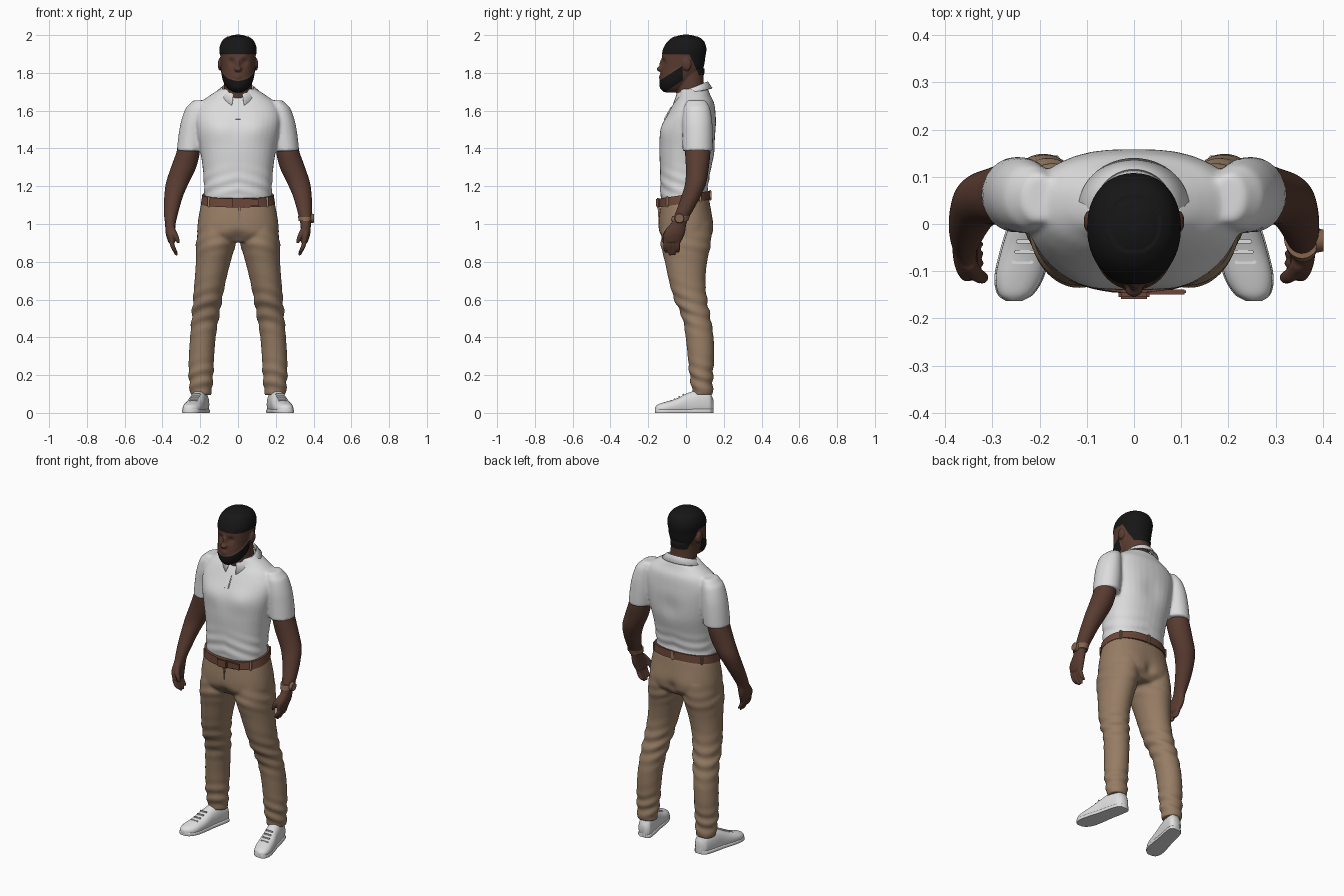
import bpy, bmesh, math
from mathutils import Vector, Matrix

if "Cube" in bpy.data.objects:
    bpy.data.objects.remove(bpy.data.objects["Cube"])


def material(name, r, g, b):
    m = bpy.data.materials.new(name)
    m.use_nodes = True
    m.diffuse_color = (r, g, b, 1)
    bsdf = next(n for n in m.node_tree.nodes if n.type == "BSDF_PRINCIPLED")
    bsdf.inputs["Base Color"].default_value = (r, g, b, 1)
    bsdf.inputs["Roughness"].default_value = 0.8
    return m


SKIN = material("dark brown skin", .10, .045, .031)
HAIR = material("black hair", .008, .008, .008)
SHIRT = material("white cotton", .72, .72, .72)
TROUSERS = material("tan cloth", .31, .205, .13)
BELT = material("brown leather", .15, .062, .04)
STRAP = material("light brown strap", .24, .13, .08)
SHOE = material("white shoe leather", .74, .74, .74)


def spline(rows, steps=5):
    """Smooth interpolation through rows of equal length."""
    out = []
    for i in range(len(rows) - 1):
        a, b, c, d = rows[max(i - 1, 0)], rows[i], rows[i + 1], rows[min(i + 2, len(rows) - 1)]
        for k in range(steps):
            t = k / steps
            out.append([q + t * (r - p + t * (2*p - 5*q + 4*r - s + t * (3*(q - r) + s - p))) / 2
                        if i else q + t * (r - q)
                        for p, q, r, s in zip(a, b, c, d)])
    return out + [list(rows[-1])]


def loft(bm, rows, side=1, power=2.0, axis="Z", n=36):
    """Closed skin through rings (x, y, z, half width, half depth)."""
    rings = []
    for x, y, z, rx, ry in spline(rows):
        ring = []
        for k in range(n):
            a = math.tau * k / n
            c, s = math.cos(a), math.sin(a)
            u = rx * math.copysign(abs(c) ** (2 / power), c)
            v = ry * math.copysign(abs(s) ** (2 / power), s)
            p = (x + u, y + v, z) if axis == "Z" else (x + u, y, max(0, z + v))
            ring.append(bm.verts.new((p[0] * side, p[1], p[2])))
        rings.append(ring)
    for lo, hi in zip(rings, rings[1:]):
        for k in range(n):
            bm.faces.new((lo[k], lo[(k + 1) % n], hi[(k + 1) % n], hi[k]))
    bm.faces.new(rings[0][::-1])
    bm.faces.new(rings[-1])


def ball(bm, centre, radii):
    m = Matrix.Translation(centre) @ Matrix.Diagonal((*radii, 1))
    bmesh.ops.create_uvsphere(bm, u_segments=20, v_segments=12, radius=1, matrix=m)


def finish(name, bm, mat, angle=50):
    bmesh.ops.recalc_face_normals(bm, faces=bm.faces[:])
    me = bpy.data.meshes.new(name)
    bm.to_mesh(me)
    bm.free()
    ob = bpy.data.objects.new(name, me)
    bpy.context.scene.collection.objects.link(ob)
    me.materials.append(mat)
    for p in me.polygons:
        p.use_smooth = True
    me.set_sharp_from_angle(angle=math.radians(angle))
    return ob


def fuse(name, bm, mat, voxel, rounds=3):
    """Blend overlapping volumes into one smooth surface."""
    ob = finish(name, bm, mat)
    rm = ob.modifiers.new("blend", "REMESH")
    rm.mode, rm.voxel_size, rm.use_smooth_shade = "VOXEL", voxel, True
    sm = ob.modifiers.new("soften", "SMOOTH")
    sm.factor, sm.iterations = .5, rounds
    dg = bpy.context.evaluated_depsgraph_get()
    me = bpy.data.meshes.new_from_object(ob.evaluated_get(dg))
    ob.modifiers.clear()
    ob.data = me
    me.materials.clear()
    me.materials.append(mat)
    for p in me.polygons:
        p.use_smooth = True
    return ob


def push(ob, centre, radius, offset):
    """Soft sculpting brush, mirrored across x."""
    for v in ob.data.vertices:
        p = Vector((abs(v.co.x), v.co.y, v.co.z))
        w = math.exp(-((p - Vector(centre)).length / radius) ** 2)
        if w > .01:
            v.co.y += offset * w


def folds(ob, height, spread, depth):
    """Slanted cloth creases in a band around a height."""
    normals = [v.normal.copy() for v in ob.data.vertices]
    for v, nrm in zip(ob.data.vertices, normals):
        w = math.exp(-((v.co.z - height) / spread) ** 2)
        v.co += nrm * depth * w * math.sin(95 * v.co.z + 22 * abs(v.co.x) + 30 * v.co.y)


def box(name, centre, size, mat, tilt=0):
    bm = bmesh.new()
    m = Matrix.Translation(centre) @ Matrix.Rotation(tilt, 4, "X") @ Matrix.Diagonal((*size, 1))
    bmesh.ops.create_cube(bm, size=1, matrix=m)
    bmesh.ops.bevel(bm, geom=bm.edges[:], offset=min(size) * .25, segments=2, affect="EDGES")
    return finish(name, bm, mat, 30)


# Head, nose, ears and neck
bm = bmesh.new()
loft(bm, [(0, -.085, 1.697, .025, .025), (0, -.068, 1.715, .05, .06), (0, -.055, 1.75, .073, .081),
          (0, -.035, 1.79, .084, .1), (0, -.02, 1.83, .089, .11), (0, -.014, 1.88, .093, .113),
          (0, -.006, 1.93, .096, .111), (0, 0, 1.97, .08, .09), (0, 0, 1.992, .05, .055),
          (0, 0, 2.002, .02, .02)], power=2.15)
loft(bm, [(0, .045, 1.6, .09, .085), (0, .03, 1.68, .076, .08), (0, .022, 1.75, .073, .072),
          (0, .02, 1.82, .07, .075)])
ball(bm, (0, -.137, 1.82), (.02, .018, .014))
ball(bm, (0, -.127, 1.842), (.011, .014, .034))
for s in (-1, 1):
    ball(bm, (s * .095, .005, 1.845), (.012, .024, .034))
head = fuse("head", bm, SKIN, .005, 3)
push(head, (.036, -.125, 1.858), .02, .011)
push(head, (.034, -.125, 1.886), .022, -.005)
push(head, (0, -.135, 1.778), .016, -.007)
push(head, (0, -.135, 1.725), .025, -.005)

# Hairline and beard edges are cut into the head, then raised
bm = bmesh.new()
bm.from_mesh(head.data)
slope = Vector((0, -.667, 1))
cuts = [((0, 0, 1.9), (0, 0, 1)), ((0, 0, 1.79), (0, 0, 1)), ((0, .03, 1.87), (0, 1, .45)),
        ((0, -.14, 1.757), slope), ((0, -.11, 1.702), slope), ((0, -.018, 1.8), (0, 1, 0))]
for co, no in cuts:
    bmesh.ops.bisect_plane(bm, geom=bm.verts[:] + bm.edges[:] + bm.faces[:], plane_co=co, plane_no=no)
bm.normal_update()
hairy = set()
for f in bm.faces:
    c = f.calc_center_median()
    above = [(c - Vector(co)).dot(Vector(no)) > 0 for co, no in cuts]
    hair = above[0] or (above[1] and above[2])
    beard = above[4] and not above[3] and not above[5]
    f.material_index = int(hair or beard)
    if hair or beard:
        hairy.update(f.verts)
for v in hairy:
    if v.co.z < 1.99:
        v.co += v.normal * .003
bm.to_mesh(head.data)
bm.free()
head.data.materials.append(HAIR)

# Polo shirt with short sleeves
bm = bmesh.new()
loft(bm, [(0, -.01, 1.13, .178, .125), (0, -.01, 1.2, .18, .127), (0, -.002, 1.3, .187, .136),
          (0, .008, 1.4, .203, .149), (0, .015, 1.5, .222, .147), (0, .03, 1.58, .228, .127),
          (0, .042, 1.64, .2, .107), (0, .045, 1.68, .15, .085), (0, .042, 1.715, .095, .075)], power=2.3)
for s in (-1, 1):
    loft(bm, [(.2, .055, 1.655, .035, .05), (.218, .057, 1.62, .055, .068), (.233, .06, 1.55, .067, .078),
              (.242, .062, 1.47, .073, .08), (.252, .062, 1.385, .072, .08)], s)
shirt = fuse("polo_shirt", bm, SHIRT, .008, 4)
push(shirt, (.1, -.12, 1.51), .07, -.01)
push(shirt, (0, .16, 1.45), .07, -.01)
folds(shirt, 1.2, .07, .0025)

# Folded collar, open at the front
bm = bmesh.new()
rows = []
for k in range(49):
    a = math.radians(-164 + 328 * k / 48)
    s, c = math.sin(a), math.cos(a)
    drop = .055 * max(0, -c) ** 2
    rows.append([bm.verts.new((.078 * s, .032 + .076 * c, 1.705 + .025 * c)),
                 bm.verts.new((.083 * s, .032 + .084 * c, 1.722 + .033 * c)),
                 bm.verts.new((.118 * s, .032 + .108 * c, 1.698 + .022 * c - drop))])
for p, q in zip(rows, rows[1:]):
    for j in range(2):
        bm.faces.new((p[j], p[j + 1], q[j + 1], q[j]))
collar = finish("collar", bm, SHIRT)
collar.modifiers.new("cloth", "SOLIDIFY").thickness = .007
box("button_placket", (0, -.094, 1.585), (.03, .012, .08), SHIRT, math.radians(-30))

# Arms and hands
FINGERS = [(-.108, .85), (-.086, .834), (-.064, .835), (-.043, .85)]
for s, label in ((1, "left"), (-1, "right")):
    bm = bmesh.new()
    loft(bm, [(.25, .06, 1.46, .055, .062), (.264, .062, 1.38, .062, .067), (.288, .06, 1.3, .067, .061),
              (.32, .052, 1.22, .061, .056), (.34, .028, 1.15, .05, .051), (.352, -.003, 1.08, .041, .045),
              (.357, -.027, 1.03, .033, .041), (.358, -.04, 1.0, .028, .042), (.358, -.062, .95, .025, .056),
              (.35, -.074, .905, .02, .048)], s)
    for y, tip in FINGERS:
        loft(bm, [(.355, y * .9, .935, .014, .013), (.35, y, .895, .013, .0125),
                  (.338, y, .865, .012, .0115), (.325, y * .97, tip, .008, .008)], s, n=12)
    loft(bm, [(.352, -.08, .985, .016, .018), (.335, -.105, .95, .015, .017),
              (.322, -.113, .92, .012, .014), (.316, -.113, .898, .008, .009)], s, n=12)
    fuse(label + "_arm", bm, SKIN, .005, 3)

# Wristwatch on the left wrist
bm = bmesh.new()
loft(bm, [(.357, -.035, 1.015, .036, .046), (.3565, -.026, 1.043, .039, .047)])
finish("watch_strap", bm, STRAP)
bm = bmesh.new()
bmesh.ops.create_cone(bm, cap_ends=True, segments=28, radius1=.026, radius2=.023, depth=.016,
                      matrix=Matrix.Translation((.394, -.035, 1.03)) @ Matrix.Rotation(math.pi / 2, 4, "Y"))
finish("watch_case", bm, STRAP, 30)

# Trousers
bm = bmesh.new()
loft(bm, [(0, -.002, 1.135, .187, .124), (0, -.003, 1.1, .197, .131), (0, -.002, 1.0, .214, .144),
          (0, -.002, .94, .212, .136), (0, 0, .905, .18, .1)], power=2.3)
for s in (-1, 1):
    loft(bm, [(.108, 0, 1.0, .1, .125), (.117, -.002, .9, .105, .133), (.131, 0, .8, .092, .112),
              (.147, .006, .7, .083, .097), (.161, .025, .6, .077, .087), (.174, .056, .5, .072, .075),
              (.186, .072, .4, .068, .074), (.193, .079, .3, .067, .07), (.196, .081, .2, .065, .062),
              (.197, .09, .095, .056, .053)], s)
trousers = fuse("trousers", bm, TROUSERS, .008, 4)
push(trousers, (.1, .13, .98), .07, .008)
push(trousers, (0, .14, .96), .03, -.014)
push(trousers, (0, -.14, .92), .04, .015)
folds(trousers, .55, .1, .004)
folds(trousers, .18, .08, .004)
folds(trousers, .9, .06, .002)
box("fly_seam", (.006, -.141, 1.04), (.012, .012, .1), TROUSERS, math.radians(4))

# Belt, raised towards the back, with buckle and loops
TILT = .15
bm = bmesh.new()
loft(bm, [(0, -.009, 1.1, .196, .138), (0, -.009, 1.146, .189, .136)], power=2.3, n=64)
for v in bm.verts:
    v.co.z += TILT * v.co.y + .01
finish("belt", bm, BELT)
box("belt_buckle", (0, -.15, 1.112), (.065, .018, .05), BELT)
box("belt_tail", (.07, -.144, 1.112), (.08, .01, .036), BELT, 0)
for i, deg in enumerate((35, 90, 145, 218, 322)):
    a = math.radians(deg)
    x = .19 * math.copysign(abs(math.cos(a)) ** .87, math.cos(a))
    y = -.009 + .138 * math.copysign(abs(math.sin(a)) ** .87, math.sin(a))
    loop = box("belt_loop_%d" % (i + 1), (x, y, 1.132 + TILT * y), (.014, .014, .056), TROUSERS)

# Shoes, toes turned out: rows of distance along foot, half width, height
PROFILE = [(.145, .022, .07), (.13, .038, .105), (.07, .044, .12), (.01, .045, .105), (-.05, .05, .076),
           (-.11, .05, .058), (-.148, .036, .045), (-.163, .014, .032)]
for s, label in ((1, "left"), (-1, "right")):
    def foot(y):
        return .19 + .22 * (.13 - y)
    bm = bmesh.new()
    loft(bm, [(foot(y), y, h * .42, w, h * .58) for y, w, h in PROFILE], s, 2.3, "Y")
    finish(label + "_shoe", bm, SHOE, 60)
    bm = bmesh.new()
    loft(bm, [(foot(y), y, .008, w + .003, .014) for y, w, h in PROFILE], s, 4, "Y")
    finish(label + "_sole", bm, SHOE, 60)
    for i in range(4):
        y = -.015 - .022 * i
        box("%s_lace_%d" % (label, i + 1), (s * foot(y), y, .098 - .0115 * i), (.046, .008, .008), SHOE)
